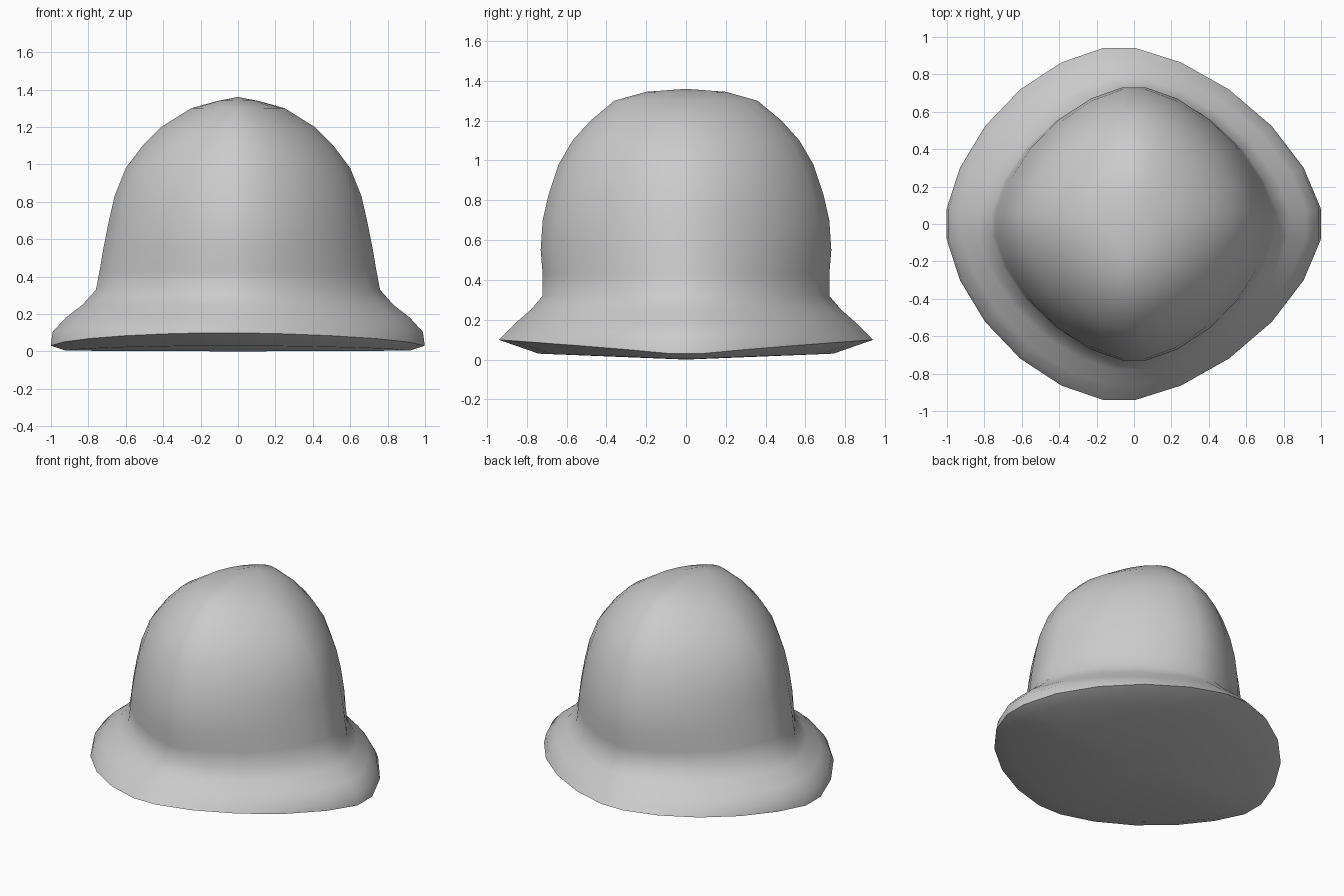
import bpy, bmesh
from math import sin, cos, pi, radians

cube = bpy.data.objects.get("Cube")
if cube:
    bpy.data.objects.remove(cube, do_unlink=True)

SIDES = 24
POWER = 1.67   # below 2 gives a rounded diamond cross-section

# Rings from underside to crown: half width x, its z, half depth y, its z, sideways skew
RINGS = [
    (0.92, 0.00, 0.74, 0.03, 0.06),
    (1.00, 0.02, 0.94, 0.10, 0.08),
    (0.99, 0.10, 0.91, 0.13, 0.08),
    (0.92, 0.18, 0.86, 0.18, 0.06),
    (0.83, 0.25, 0.78, 0.25, 0.03),
    (0.76, 0.33, 0.72, 0.32, 0.0),
    (0.74, 0.43, 0.72, 0.43, 0.0),
    (0.72, 0.55, 0.73, 0.55, 0.0),
    (0.69, 0.70, 0.72, 0.70, 0.0),
    (0.66, 0.83, 0.69, 0.83, 0.0),
    (0.60, 0.98, 0.64, 0.98, 0.0),
    (0.51, 1.10, 0.57, 1.10, 0.0),
    (0.41, 1.20, 0.48, 1.20, 0.0),
    (0.25, 1.30, 0.36, 1.30, 0.0),
    (0.12, 1.335, 0.20, 1.345, 0.0),
]


def signed_pow(v):
    return (abs(v) ** (2 / POWER)) * (1 if v >= 0 else -1)


def add_ring(bm, rx, zx, ry, zy, skew):
    grow = 1 / signed_pow(cos(pi / SIDES))
    ring = []
    for i in range(SIDES):
        a = 2 * pi * (i + 0.5) / SIDES
        s = abs(sin(a))
        x = rx * grow * signed_pow(cos(a)) - skew * s * s
        y = ry * grow * signed_pow(sin(a))
        ring.append(bm.verts.new((x, y, zx + (zy - zx) * s)))
    return ring


# Loft the hat: brim flowing into a domed crown
bm = bmesh.new()
rings = [add_ring(bm, *r) for r in RINGS]
for low, high in zip(rings, rings[1:]):
    for i in range(SIDES):
        j = (i + 1) % SIDES
        bm.faces.new((low[i], low[j], high[j], high[i]))

# Close the underside and the crown with fans
for ring, z in ((rings[0], 0.0), (rings[-1], 1.36)):
    tip = bm.verts.new((0, 0, z))
    for i in range(SIDES):
        bm.faces.new((ring[i], ring[(i + 1) % SIDES], tip))
bmesh.ops.recalc_face_normals(bm, faces=bm.faces)

mesh = bpy.data.meshes.new("bell_hat")
bm.to_mesh(mesh)
bm.free()
hat = bpy.data.objects.new("bell_hat", mesh)
bpy.context.collection.objects.link(hat)

# Plain grey felt
grey = (0.6, 0.6, 0.6, 1)
mat = bpy.data.materials.new("light_grey")
mat.use_nodes = True
mat.diffuse_color = grey
mat.node_tree.nodes["Principled BSDF"].inputs["Base Color"].default_value = grey
mesh.materials.append(mat)

bpy.ops.object.select_all(action="DESELECT")
hat.select_set(True)
bpy.context.view_layer.objects.active = hat
bpy.ops.object.shade_smooth_by_angle(angle=radians(60))
